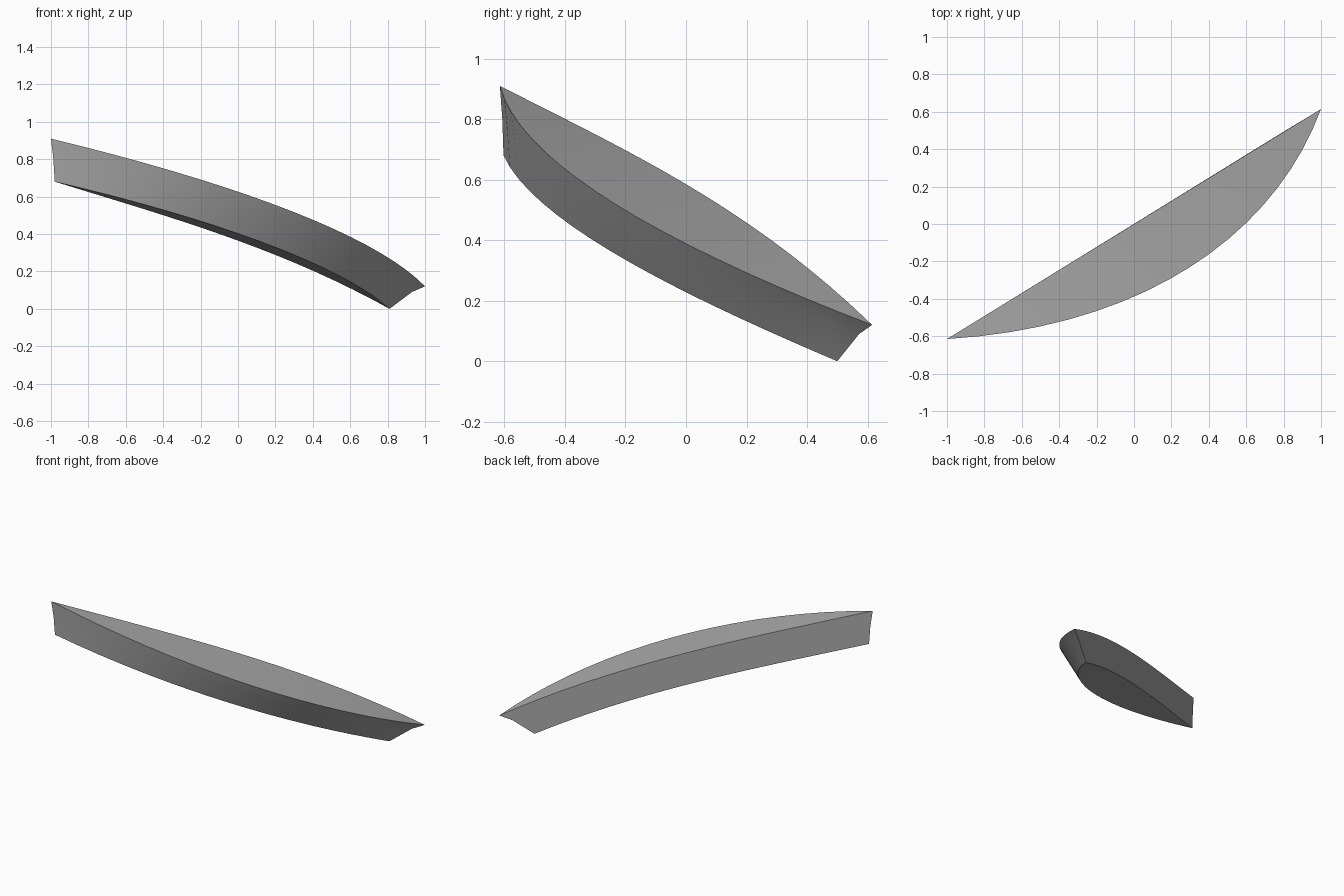
import bpy
import bmesh
from mathutils import Vector
from mathutils.geometry import interpolate_bezier

cube = bpy.data.objects.get("Cube")
if cube:
    bpy.data.objects.remove(cube)

STATIONS = 19

# Shared corner points of the two pointed ends
left_tip, left_mid, left_foot = (-1, -.615, .91), (-.987, -.607, .8), (-.98, -.603, .68)
right_tip, right_mid, right_foot = (1, .615, .12), (.93, .572, .09), (.81, .5, 0)


def rail(start, handle_a, handle_b, end):
    """Points along one lengthwise edge curve."""
    return interpolate_bezier(*map(Vector, (start, handle_a, handle_b, end)), STATIONS)


def straight_rail(start, end, z_a, z_b):
    """Edge that is straight in plan but may arch in height."""
    a, b = Vector(start), Vector(end)
    p, q = a.lerp(b, 1 / 3), a.lerp(b, 2 / 3)
    p.z, q.z = z_a, z_b
    return rail(a, p, q, b)


# Rails in order around the cross-section
rails = [
    straight_rail(left_tip, right_tip, .70, .517),
    rail(left_tip, (.05, -.55, .655), (.75, -.063, .38), right_tip),
    rail(left_mid, (.03, -.53, .57), (.69, -.03, .31), right_mid),
    rail(left_foot, (0, -.5, .45), (.59, .03, .2), right_foot),
    straight_rail(left_foot, right_foot, .495, .332),
    straight_rail(left_mid, right_mid, .6, .425),
]

# Skin the rails into a closed curved slab
bm = bmesh.new()
rows = [[bm.verts.new(p) for p in r] for r in rails]
for k, row in enumerate(rows):
    following = rows[(k + 1) % len(rows)]
    for i in range(STATIONS - 1):
        bm.faces.new((row[i], following[i], following[i + 1], row[i + 1]))
bmesh.ops.remove_doubles(bm, verts=bm.verts[:], dist=.0005)
bmesh.ops.recalc_face_normals(bm, faces=bm.faces[:])
mesh = bpy.data.meshes.new("curved_slab")
bm.to_mesh(mesh)
bm.free()

slab = bpy.data.objects.new("curved_slab", mesh)
bpy.context.collection.objects.link(slab)

# Plain grey finish
grey = bpy.data.materials.new("plain_grey")
grey.use_nodes = True
colour = (.4, .4, .4, 1)
grey.diffuse_color = colour
grey.node_tree.nodes["Principled BSDF"].inputs["Base Color"].default_value = colour
mesh.materials.append(grey)

# Smooth faces with crisp rims
bpy.ops.object.select_all(action="DESELECT")
slab.select_set(True)
bpy.context.view_layer.objects.active = slab
bpy.ops.object.shade_smooth_by_angle(angle=.52)
